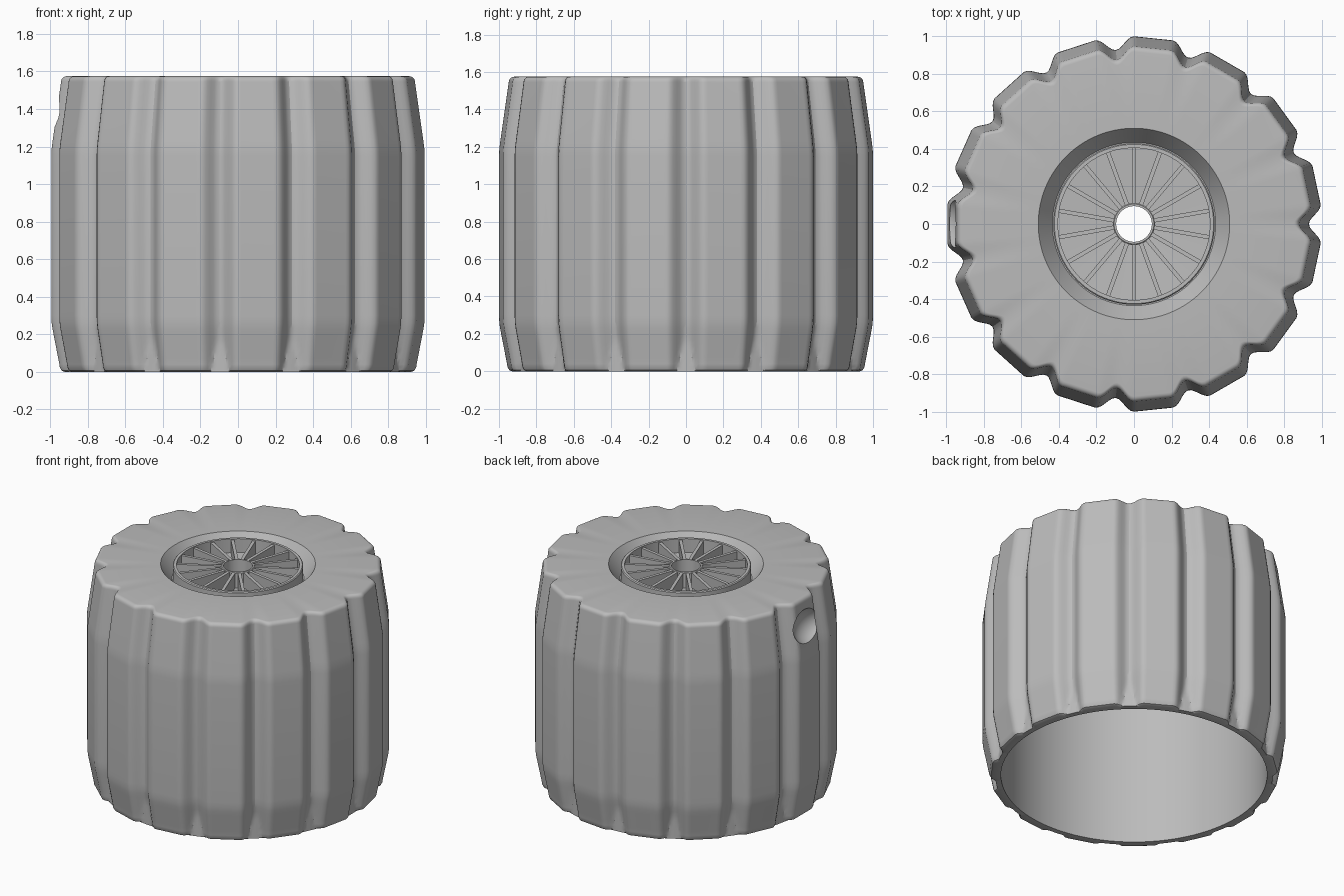
import bpy, bmesh, math
from math import sin, cos, pi, radians
from mathutils import Matrix

old = bpy.data.objects.get("Cube")
if old:
    bpy.data.objects.remove(old, do_unlink=True)

grey = bpy.data.materials.new("plain_grey")
grey.use_nodes = True
grey.diffuse_color = (0.5, 0.5, 0.5, 1)
grey.node_tree.nodes["Principled BSDF"].inputs["Base Color"].default_value = (0.5, 0.5, 0.5, 1)

HEIGHT = 1.575
RIBS = 15
SPOKES = 18
STEPS = 360
GROOVE = 0.068
SKIRT = 0.915


def finish(bm, name, angle=30):
    bmesh.ops.recalc_face_normals(bm, faces=bm.faces)
    mesh = bpy.data.meshes.new(name)
    bm.to_mesh(mesh)
    bm.free()
    mesh.materials.append(grey)
    ob = bpy.data.objects.new(name, mesh)
    bpy.context.collection.objects.link(ob)
    bpy.ops.object.select_all(action='DESELECT')
    ob.select_set(True)
    bpy.context.view_layer.objects.active = ob
    bpy.ops.object.shade_smooth_by_angle(angle=radians(angle))
    return ob


def ribbed(r, z, a):
    """Radius of the fluted outline: flat ribs with rounded grooves between."""
    pitch = 360 / RIBS
    off = abs((a + pitch / 2) % pitch - pitch / 2)   # degrees from groove centre
    half = pitch / 4
    if off < half:
        r -= GROOVE * 0.5 * (1 + cos(pi * off / half))
    else:
        r -= 0.0055 * (1 - ((pitch / 2 - off) / half) ** 2)
    return max(r, SKIRT) if z < 0.35 else r


def lathe(name, rows, steps):
    """Closed ring of rows (radius, z, fluted) turned about the z axis."""
    bm = bmesh.new()
    rings = []
    for r, z, fluted in rows:
        ring = []
        for i in range(steps):
            a = 360 * i / steps
            rad = ribbed(r, z, a) if fluted else r
            ring.append(bm.verts.new((rad * cos(radians(a)), rad * sin(radians(a)), z)))
        rings.append(ring)
    for k, ring in enumerate(rings):
        above = rings[(k + 1) % len(rings)]
        for i in range(steps):
            j = (i + 1) % steps
            bm.faces.new((ring[i], ring[j], above[j], above[i]))
    return finish(bm, name)


# Body: fluted outside, dished top and hollow inside
outer = [(0.93, 0), (0.945, 0.006), (0.955, 0.025)]
outer += [(0.957 + 0.037 * t / 6, 0.04 + 0.19 * t / 6) for t in range(7)]
outer += [(0.998, 0.26), (1, 0.3), (1, 1.15), (0.998, 1.19), (0.993, 1.23)]
outer += [(0.948, HEIGHT - 0.03)]
outer += [(0.918 + 0.03 * cos(radians(t)), HEIGHT - 0.03 + 0.03 * sin(radians(t)))
          for t in range(18, 91, 18)]
inner = [(0.51, HEIGHT), (0.435, 1.47), (0.095, 1.45),
         (0.095, 1.4), (0.877, 1.4), (0.877, 0)]
body = lathe("fluted_body", [(r, z, True) for r, z in outer]
             + [(r, z, False) for r, z in inner], STEPS)

# Thumb dent scooped out of one rib
bm = bmesh.new()
bmesh.ops.create_uvsphere(bm, u_segments=48, v_segments=32, radius=1,
                          matrix=Matrix.Translation((-1.02, 0, 1.39))
                          @ Matrix.Diagonal((0.12, 0.155, 0.13, 1)))
scoop = finish(bm, "dent_cutter")
scoop.hide_render = True
bpy.context.view_layer.objects.active = body
cut = body.modifiers.new("dent", 'BOOLEAN')
cut.operation = 'DIFFERENCE'
cut.solver = 'EXACT'
cut.object = scoop
bpy.ops.object.select_all(action='DESELECT')
body.select_set(True)
bpy.ops.object.modifier_apply(modifier=cut.name)
bpy.data.objects.remove(scoop, do_unlink=True)
bpy.ops.object.shade_smooth_by_angle(angle=radians(30))


# Wheel insert: outer rim, hub ring and spokes
def ring(name, r_in, r_out, top):
    lathe(name, [(r_out, 1.445, False), (r_out, top - 0.006, False),
                 (r_out - 0.006, top, False), (r_in, top, False),
                 (r_in, 1.445, False)], 96)


ring("wheel_rim", 0.405, 0.43, 1.568)
ring("wheel_hub", 0.095, 0.112, 1.562)

bm = bmesh.new()
for i in range(SPOKES):
    turn = Matrix.Rotation(2 * pi * (i + 0.5) / SPOKES, 4, 'Z')
    bmesh.ops.create_cube(bm, size=1, matrix=turn
                          @ Matrix.Translation((0.258, 0, 1.502))
                          @ Matrix.Diagonal((0.304, 0.022, 0.114, 1)))
finish(bm, "wheel_spokes")
